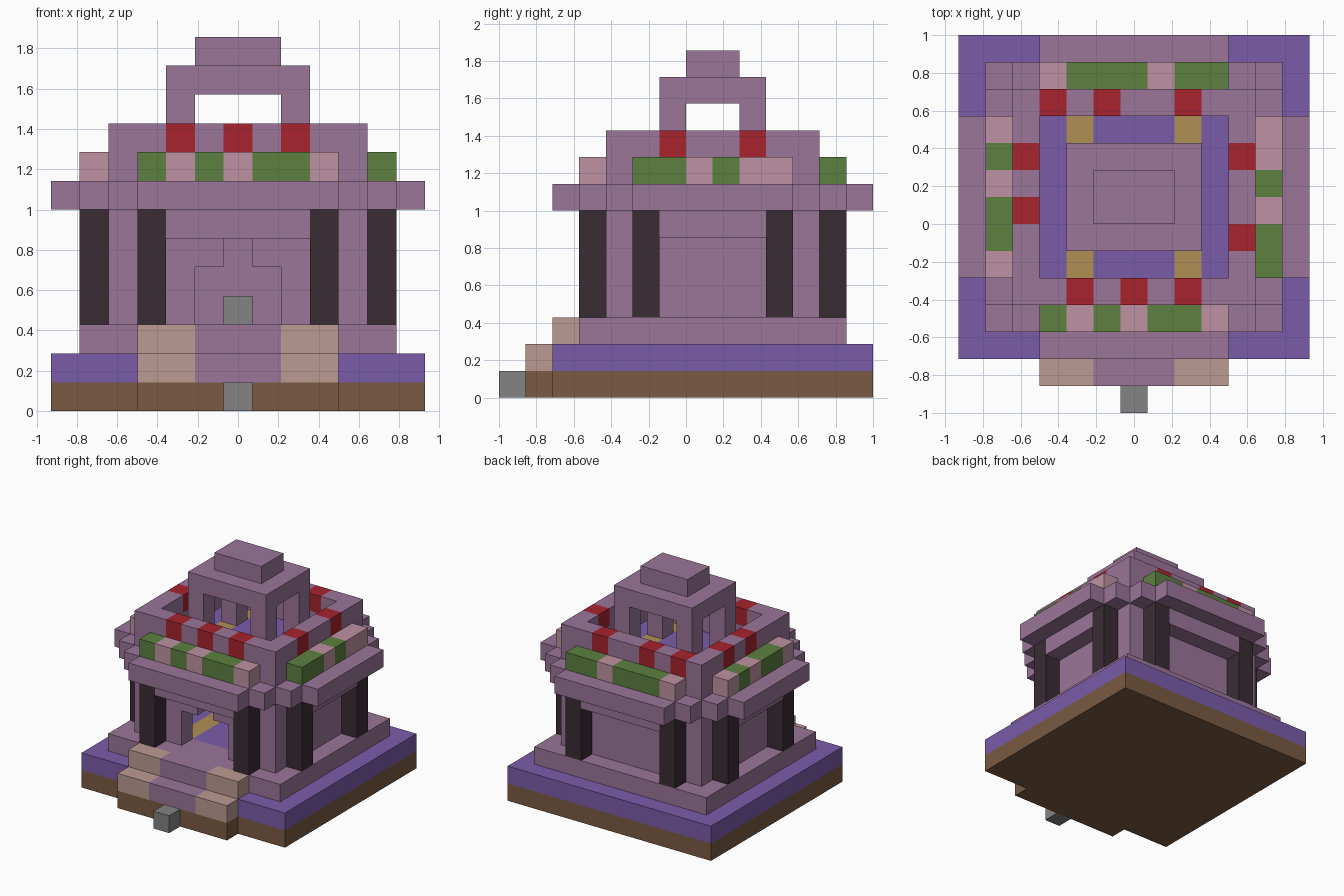
import bpy
import bmesh

cube = bpy.data.objects.get("Cube")
if cube:
    bpy.data.objects.remove(cube, do_unlink=True)

U = 1 / 7  # edge of one building block


def linear(c):
    c /= 255
    return c / 12.92 if c <= 0.04045 else ((c + 0.055) / 1.055) ** 2.4


def material(name, *rgb):
    m = bpy.data.materials.new(name)
    color = [linear(c) for c in rgb] + [1]
    m.diffuse_color = color
    m.use_nodes = True
    m.node_tree.nodes["Principled BSDF"].inputs["Base Color"].default_value = color
    return m


MAUVE = material("mauve stone", 155, 118, 153)
PURPLE = material("purple stone", 122, 92, 170)
BROWN = material("brown earth", 122, 90, 66)
TAN = material("tan stone", 188, 154, 146)
PINK = material("pink blossom", 191, 146, 163)
GREEN = material("green leaves", 93, 128, 64)
RED = material("red tile", 167, 35, 46)
GOLD = material("gold wood", 176, 144, 86)
GREY = material("grey rock", 131, 131, 131)
DARK = material("dark wood", 58, 44, 52)


def layer(name, z0, z1, cells):
    """Build a slab from block cells {(column, row): material}, skinning only its outside."""
    mats = list(dict.fromkeys(cells.values()))
    bm = bmesh.new()

    def face(points, mat):
        verts = [bm.verts.new((x * U, y * U - 1, z * U)) for x, y, z in points]
        bm.faces.new(verts).material_index = mats.index(mat)

    for (i, j), mat in cells.items():
        ring = [(i - .5, j), (i + .5, j), (i + .5, j + 1), (i - .5, j + 1)]
        face([(x, y, z1) for x, y in ring], mat)
        face([(x, y, z0) for x, y in reversed(ring)], mat)
        sides = [(i, j - 1), (i + 1, j), (i, j + 1), (i - 1, j)]
        for k, neighbour in enumerate(sides):
            if neighbour not in cells:
                a, b = ring[k], ring[(k + 1) % 4]
                face([(*a, z0), (*b, z0), (*b, z1), (*a, z1)], mat)
    bmesh.ops.remove_doubles(bm, verts=bm.verts, dist=1e-4)
    bmesh.ops.dissolve_limit(bm, angle_limit=0.01, verts=bm.verts,
                             edges=bm.edges, delimit={'MATERIAL'})
    mesh = bpy.data.meshes.new(name)
    bm.to_mesh(mesh)
    bm.free()
    for m in mats:
        mesh.materials.append(m)
    bpy.context.collection.objects.link(bpy.data.objects.new(name, mesh))


def rect(w, j0, j1, mat):
    """Cells of a centred rectangle reaching w columns each way, rows j0 to j1."""
    return {(i, j): mat for i in range(-w, w + 1) for j in range(j0, j1 + 1)}


def without(cells, hole):
    return {c: m for c, m in cells.items() if c not in hole}


ROOM = rect(3, 5, 10, PURPLE)
FLOOR = {c: GOLD if abs(c[0]) == 2 else PURPLE for c in ROOM}
WALL = without(rect(4, 4, 11, MAUVE), ROOM)


def step(j):
    return {(i, j): TAN if abs(i) > 1 else MAUVE for i in range(-3, 4)}


# Base, foundation and front steps
layer("earth_base", 0, 1, rect(6, 2, 13, BROWN) | rect(3, 1, 1, BROWN))
layer("plinth", 1, 2, rect(6, 2, 13, PURPLE))
layer("lower_step", 1, 2, step(1))
layer("upper_step", 2, 3, step(2))
layer("foundation", 2, 3, rect(5, 3, 12, MAUVE) | FLOOR)
layer("path_stone", 0, 1, {(0, 0): GREY})
layer("altar", 3, 4, {(0, 10): GREY})

# Walls with the stepped doorway, and lintels between the columns
layer("lower_walls", 3, 5, without(WALL, rect(1, 4, 4, MAUVE)))
layer("upper_walls", 5, 6, without(WALL, [(0, 4)]))
lintels = rect(2, 3, 3, MAUVE) | rect(2, 12, 12, MAUVE)
lintels |= {(s * 5, j): MAUVE for s in (-1, 1) for j in range(6, 10)}
layer("lintels", 6, 7, WALL | lintels)

# Dark columns
columns = {(s * 3, j): DARK for s in (-1, 1) for j in (3, 12)}
columns |= {(s * 5, j): DARK for s in (-1, 1) for j in (5, 10)}
layer("columns", 3, 7, columns)

# Stepped cornice around the upper deck
cornice = {}
for k in range(4):
    cornice |= rect(3 + k, 2 + k, 13 - k, MAUVE)
layer("cornice_and_deck", 7, 8, cornice | FLOOR)

# Flower boxes along the four sides
PLANT = {"P": PINK, "G": GREEN}
garland = {}
for j, row in ((3, "GPGPGGP"), (12, "PGGGPGG")):
    garland |= {(i - 3, j): PLANT[c] for i, c in enumerate(row)}
for i, row in ((-5, "PGGPGP"), (5, "GGPGPP")):
    garland |= {(i, j + 5): PLANT[c] for j, c in enumerate(row)}
layer("flower_boxes", 8, 9, garland)

# Parapet with red tiles
layer("lower_parapet", 8, 9, WALL)
tiles = [(-2, 4), (0, 4), (2, 4), (-3, 11), (-1, 11), (2, 11),
         (-4, 9), (-4, 7), (4, 9), (4, 6)]
layer("upper_parapet", 9, 10, WALL | dict.fromkeys(tiles, RED))

# Open tower
layer("tower_posts", 8, 11, {(s * 2, j): MAUVE for s in (-1, 1) for j in (6, 9)})
layer("tower_roof", 11, 12, rect(2, 6, 9, MAUVE))
layer("tower_cap", 12, 13, rect(1, 7, 8, MAUVE))
